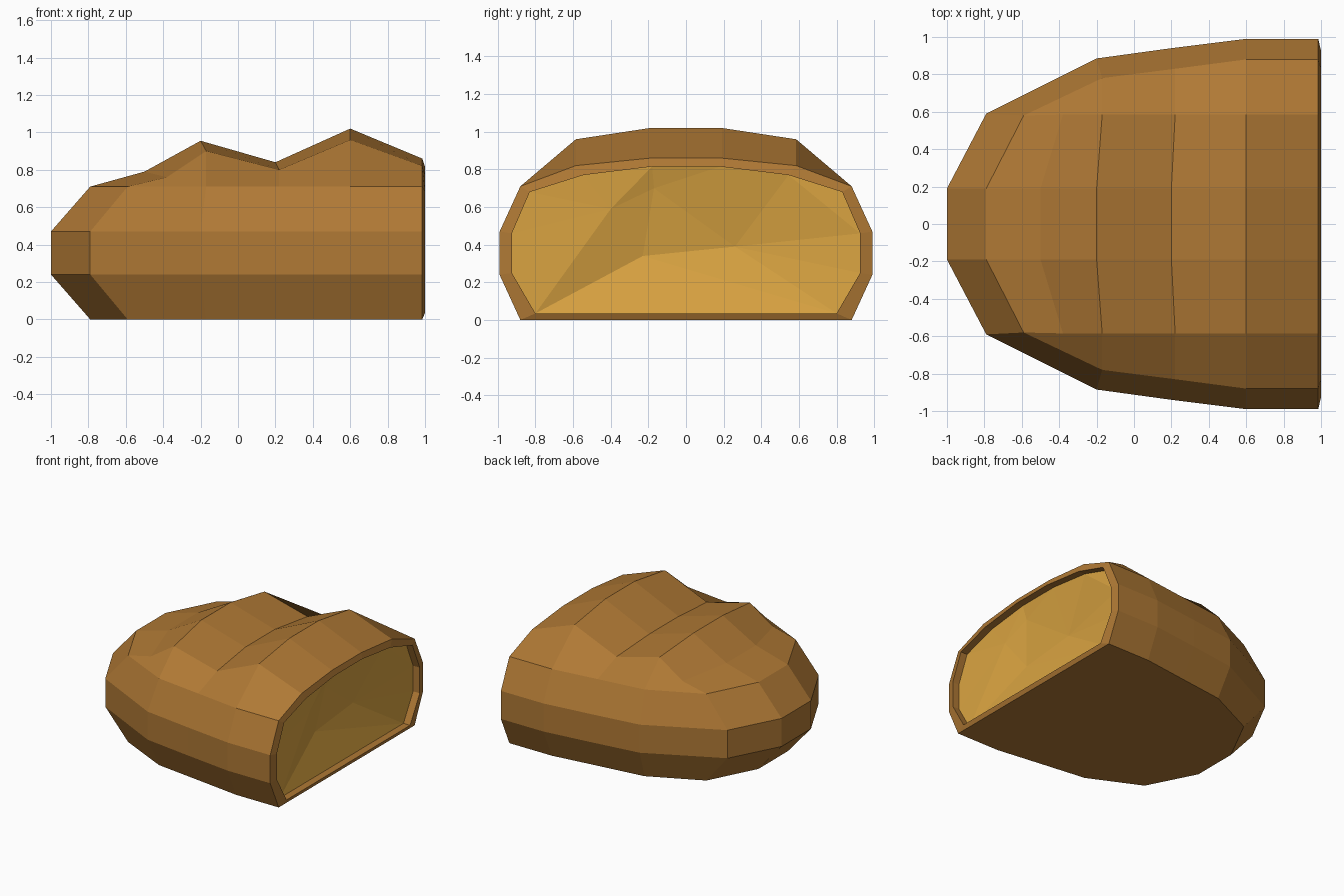
import bpy
import bmesh
from mathutils import Vector
from mathutils.geometry import delaunay_2d_cdt

cube = bpy.data.objects.get("Cube")
if cube:
    bpy.data.objects.remove(cube, do_unlink=True)


def make_material(name, rgb):
    material = bpy.data.materials.new(name)
    colour = (*rgb, 1.0)
    material.use_nodes = True
    material.diffuse_color = colour
    material.node_tree.nodes["Principled BSDF"].inputs["Base Color"].default_value = colour
    return material


def finish_object(bm, name, material):
    mesh = bpy.data.meshes.new(name)
    bm.to_mesh(mesh)
    bm.free()
    mesh.materials.append(material)
    obj = bpy.data.objects.new(name, mesh)
    bpy.context.collection.objects.link(obj)
    return obj


crust_brown = make_material("crust brown", (0.43, 0.19, 0.035))
crumb_gold = make_material("crumb gold", (0.70, 0.37, 0.053))

# Plan outlines of half a loaf, running from the cut end to the rounded nose
cut_x = 0.985
waist = [(cut_x, 0.99), (0.6, 0.99), (0.2, 0.94), (-0.2, 0.885), (-0.79, 0.59), (-1, 0.19)]
shoulder = [(cut_x, 0.88), (0.6, 0.88), (0.22, 0.83), (-0.17, 0.78), (-0.59, 0.58), (-0.79, 0.19)]
# Two lengthwise lines over the lumpy top, as x and z
outer_top = [(cut_x, 0.82), (0.6, 0.96), (0.22, 0.8), (-0.17, 0.9), (-0.38, 0.76)]
crown = [(cut_x, 0.86), (0.6, 1.02), (0.2, 0.84), (-0.2, 0.955), (-0.5, 0.79)]
# Half outline of the opening in the cut end, as y and z
opening = [(0.8, 0.035), (0.925, 0.25), (0.925, 0.46), (0.83, 0.68), (0.545, 0.77), (0.18, 0.815)]
opening += [(-y, z) for y, z in reversed(opening)]
recess_x = 0.94

# Crust shell
bm = bmesh.new()


def side_rows(side):
    """Lengthwise rows of vertices for one half, from base to crown."""
    rows = []
    for outline, z in ((shoulder, 0), (waist, 0.24), (waist, 0.47), (shoulder, 0.71)):
        rows.append([bm.verts.new((x, side * y, z)) for x, y in outline])
    for line, y in ((outer_top, 0.585), (crown, 0.19)):
        rows.append([bm.verts.new((x, side * y, z)) for x, z in line])
    return rows


def bridge(first, second):
    for i in range(min(len(first), len(second)) - 1):
        bm.faces.new((first[i], first[i + 1], second[i + 1], second[i]))


left, right = side_rows(1), side_rows(-1)
for rows in (left, right):
    for lower, upper in zip(rows, rows[1:]):
        bridge(lower, upper)
    # Corner between the nose and the top lines
    bm.faces.new((rows[3][4], rows[3][5], rows[5][4], rows[4][4]))

# Middle of the nose, the crown and the flat base
for level in range(3):
    bm.faces.new((left[level][-1], left[level + 1][-1], right[level + 1][-1], right[level][-1]))
bm.faces.new((left[3][-1], left[5][-1], right[5][-1], right[3][-1]))
bridge(left[5], right[5])
bm.faces.new(left[0] + right[0][::-1])

# Bevelled rim and the short wall leading in to the crumb
rim = [row[0] for row in left] + [row[0] for row in reversed(right)]
lip = [bm.verts.new((1, y, z)) for y, z in opening]
wall = [bm.verts.new((recess_x, y, z)) for y, z in opening]
for first, second in ((rim, lip), (lip, wall)):
    bridge(first + first[:1], second + second[:1])
bmesh.ops.recalc_face_normals(bm, faces=bm.faces[:])
# The shell is open at the recess, so make sure the base points down
bm.faces.ensure_lookup_table()
base = min(bm.faces, key=lambda face: face.calc_center_median().z)
if base.normal.z > 0:
    bmesh.ops.reverse_faces(bm, faces=bm.faces[:])
finish_object(bm, "crust", crust_brown)

# Uneven faceted crumb inside the opening: y, z and depth of its bumps
bumps = [(-0.4, 0.59, 0.01), (-0.23, 0.34, 0.08), (0.26, 0.39, 0.08), (-0.17, 0.7, 0.03)]
flat_points = [Vector(p) for p in opening] + [Vector((y, z)) for y, z, depth in bumps]
depths = [0] * len(opening) + [depth for y, z, depth in bumps]
border = [(i, (i + 1) % len(opening)) for i in range(len(opening))]
points, _, faces, origins, _, _ = delaunay_2d_cdt(flat_points, border, [], 1, 1e-5)
bm = bmesh.new()
verts = [bm.verts.new((recess_x - depths[source[0]], p.x, p.y)) for p, source in zip(points, origins)]
for face in faces:
    bm.faces.new([verts[i] for i in face])
bm.normal_update()
for face in bm.faces:
    if face.normal.x < 0:
        face.normal_flip()
finish_object(bm, "crumb", crumb_gold)
